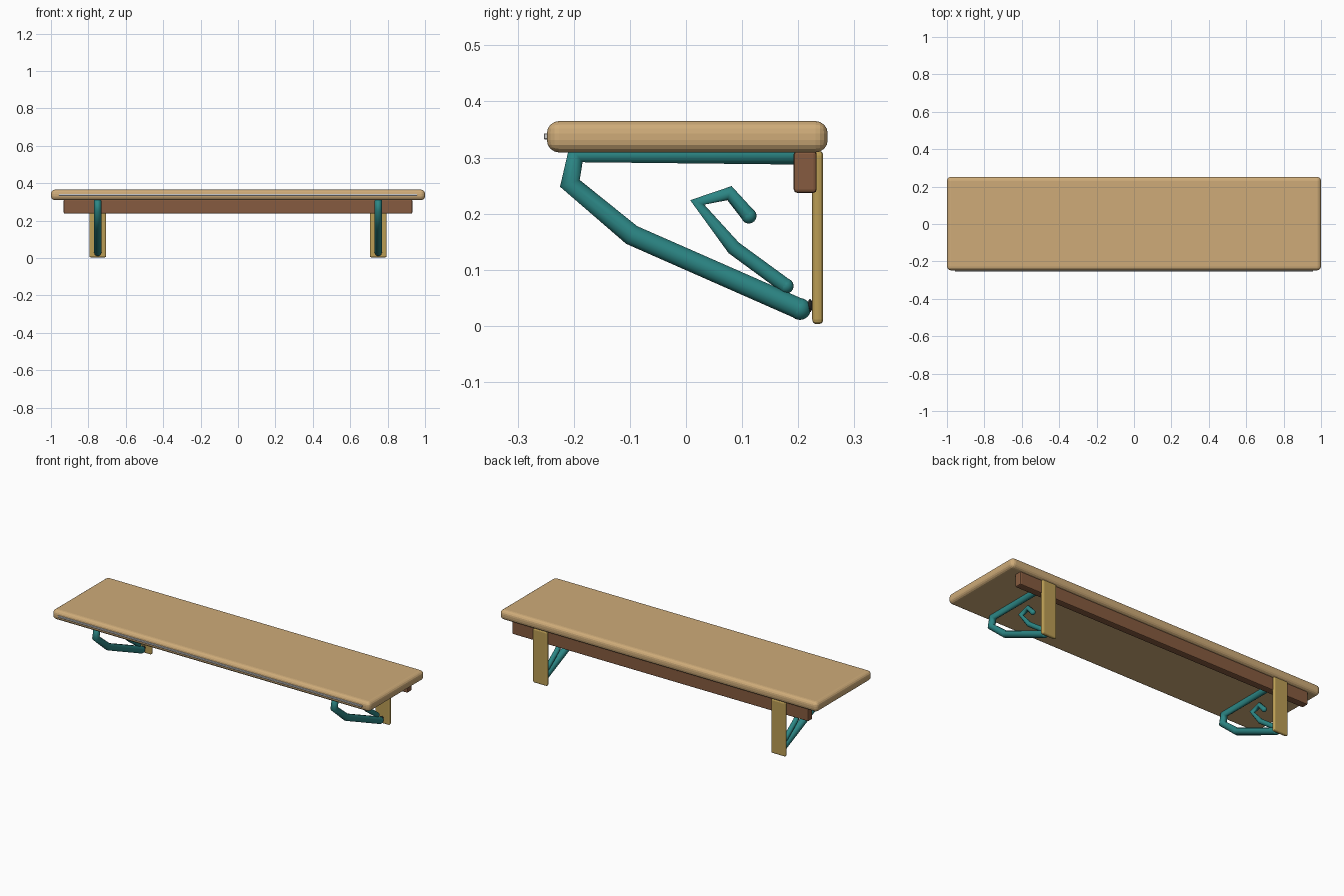
import bpy
from mathutils import Vector

if "Cube" in bpy.data.objects:
    bpy.data.objects.remove(bpy.data.objects["Cube"])


def material(name, rgb):
    m = bpy.data.materials.new(name)
    m.diffuse_color = (*rgb, 1)
    m.use_nodes = True
    m.node_tree.nodes["Principled BSDF"].inputs["Base Color"].default_value = m.diffuse_color
    return m


OAK = material("light_wood", (0.62, 0.41, 0.19))
WALNUT = material("dark_wood", (0.24, 0.105, 0.05))
BRASS = material("brass", (0.50, 0.34, 0.09))
TEAL = material("teal_paint", (0.025, 0.24, 0.235))
STEEL = material("pale_strip", (0.7, 0.7, 0.68))
DARK = material("dark_screw", (0.03, 0.03, 0.03))


def box(name, lo, hi, mat, bevel, segments):
    lo, hi = Vector(lo), Vector(hi)
    bpy.ops.mesh.primitive_cube_add(size=1, location=(lo + hi) / 2)
    o = bpy.context.object
    o.name = name
    o.scale = hi - lo
    bpy.ops.object.transform_apply(location=False, rotation=False, scale=True)
    b = o.modifiers.new("rounded_edges", "BEVEL")
    b.width, b.segments = bevel, segments
    o.data.materials.append(mat)
    return o


def ball(name, loc, r):
    bpy.ops.mesh.primitive_uv_sphere_add(segments=16, ring_count=8, radius=r, location=loc)
    o = bpy.context.object
    o.name = name
    bpy.ops.object.shade_smooth()
    o.data.materials.append(TEAL)


def tube(name, x, path, r):
    # bent rod in the yz plane with rounded ends
    c = bpy.data.curves.new(name, "CURVE")
    c.dimensions = "3D"
    c.bevel_depth, c.bevel_resolution = r, 3
    s = c.splines.new("POLY")
    s.points.add(len(path) - 1)
    for p, (y, z) in zip(s.points, path):
        p.co = (x, y, z, 1)
    c.materials.append(TEAL)
    o = bpy.data.objects.new(name, c)
    bpy.context.collection.objects.link(o)
    for i in (0, -1):
        ball(name + "_end", (x, *path[i]), r)


# shelf board, front strip and wall cleat
box("shelf_board", (-1, -0.248, 0.309), (1, 0.2525, 0.365), OAK, 0.022, 4)
box("front_strip", (-0.957, -0.2535, 0.3325), (0.957, -0.244, 0.3425), STEEL, 0.001, 1)
box("wall_cleat", (-0.932, 0.192, 0.237), (0.932, 0.233, 0.312), WALNUT, 0.006, 2)

# two scroll brackets with wall plates
BRACE = [(0.2, 0.306), (-0.196, 0.306), (-0.207, 0.254), (-0.097, 0.162), (0.203, 0.03)]
SCROLL = [(0.178, 0.071), (0.085, 0.139), (0.02, 0.22), (0.0775, 0.2365), (0.112, 0.196)]
for side, x in (("left", -0.75), ("right", 0.75)):
    box(side + "_wall_plate", (x - 0.045, 0.225, 0.003), (x + 0.045, 0.2445, 0.312), BRASS, 0.008, 3)
    tube(side + "_brace", x, BRACE, 0.0195)
    tube(side + "_scroll", x, SCROLL, 0.0138)
    # screw head at the foot of the brace
    bpy.ops.mesh.primitive_uv_sphere_add(segments=16, ring_count=8, radius=0.012, location=(x, 0.221, 0.036))
    screw = bpy.context.object
    screw.name = side + "_screw"
    screw.scale.y = 0.35
    screw.data.materials.append(DARK)
